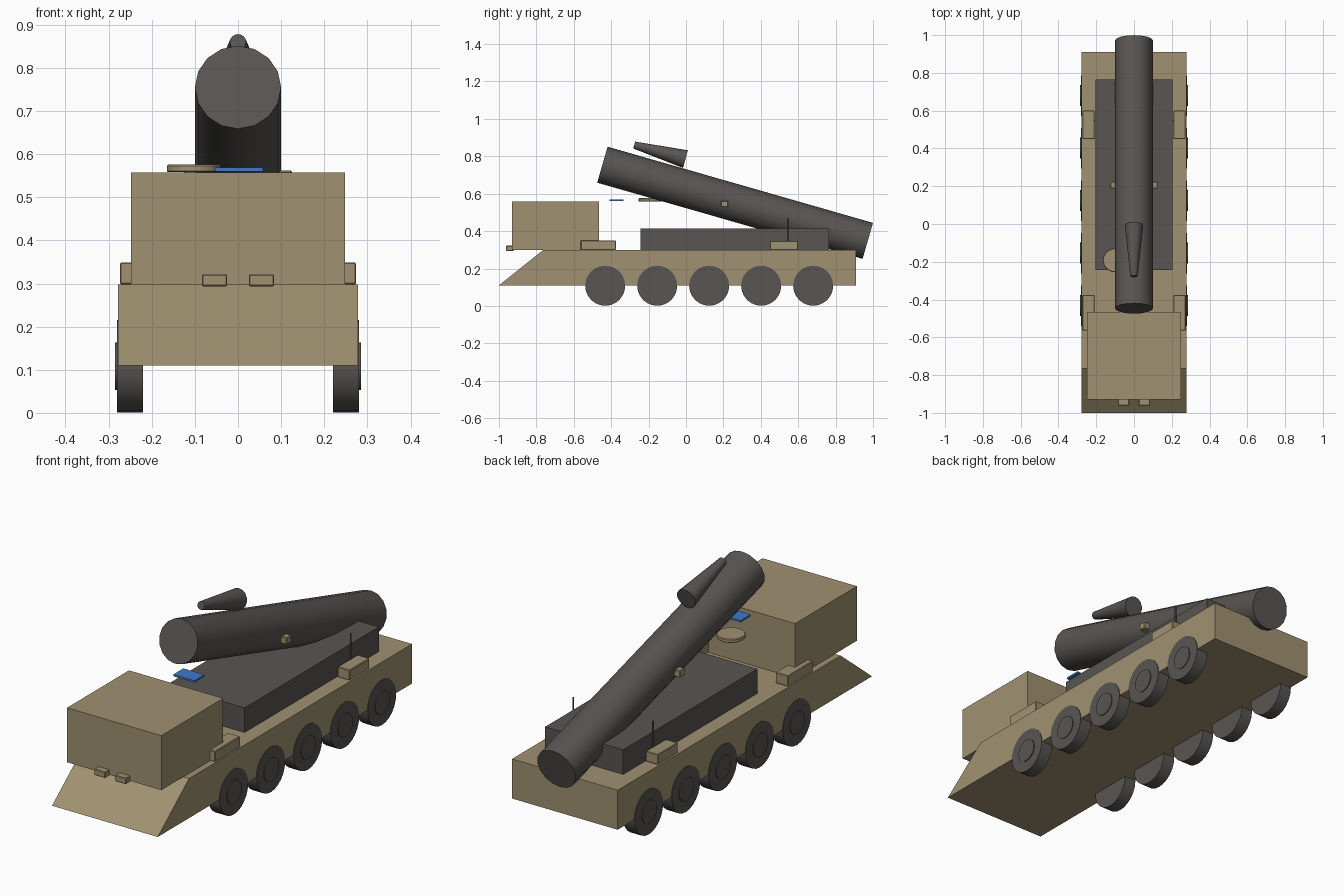
import bpy, bmesh, math
from mathutils import Matrix, Vector

cube = bpy.data.objects.get("Cube")
if cube:
    bpy.data.objects.remove(cube, do_unlink=True)


def material(name, rgb):
    m = bpy.data.materials.new(name)
    m.use_nodes = True
    m.diffuse_color = (*rgb, 1)
    node = next(n for n in m.node_tree.nodes if n.type == 'BSDF_PRINCIPLED')
    node.inputs["Base Color"].default_value = (*rgb, 1)
    node.inputs["Roughness"].default_value = 0.8
    return m


SAND = material("sand paint", (0.35, 0.285, 0.165))
DARK = material("dark grey", (0.098, 0.091, 0.084))
BLUE = material("blue panel", (0.053, 0.19, 0.58))


def finish(name, bm, mat, smooth=False):
    bmesh.ops.recalc_face_normals(bm, faces=bm.faces)
    mesh = bpy.data.meshes.new(name)
    bm.to_mesh(mesh)
    bm.free()
    mesh.materials.append(mat)
    obj = bpy.data.objects.new(name, mesh)
    bpy.context.collection.objects.link(obj)
    if smooth:
        bpy.ops.object.select_all(action='DESELECT')
        obj.select_set(True)
        bpy.context.view_layer.objects.active = obj
        bpy.ops.object.shade_smooth_by_angle(angle=math.radians(35))
    return obj


def box(name, x, y, z, mat, bevel=0):
    """Box from (min, max) pairs on each axis."""
    bm = bmesh.new()
    bmesh.ops.create_cube(bm, size=1)
    for v in bm.verts:
        v.co = [r[0] if c < 0 else r[1] for c, r in zip(v.co, (x, y, z))]
    if bevel:
        bmesh.ops.bevel(bm, geom=bm.edges[:], offset=bevel, segments=1, affect='EDGES')
    return finish(name, bm, mat)


def rod(name, a, b, r1, r2, sides, mat, bevel=0):
    """Cylinder or cone running from point a to point b."""
    a, b = Vector(a), Vector(b)
    bm = bmesh.new()
    bmesh.ops.create_cone(bm, cap_ends=True, segments=sides, radius1=r1, radius2=r2,
                          depth=(b - a).length)
    if bevel:
        rims = [e for e in bm.edges if abs(e.verts[0].co.z - e.verts[1].co.z) < 1e-6]
        bmesh.ops.bevel(bm, geom=rims, offset=bevel, segments=1, affect='EDGES')
    turn = (b - a).to_track_quat('Z', 'Y').to_matrix().to_4x4()
    bm.transform(Matrix.Translation((a + b) / 2) @ turn)
    return finish(name, bm, mat, True)


# Hull: side profile with a raked bow, extruded across
bm = bmesh.new()
profile = [(-1, 0.11), (-0.765, 0.298), (0.91, 0.298), (0.91, 0.11)]
side = bm.faces.new([bm.verts.new((-0.278, y, z)) for y, z in profile])
ext = bmesh.ops.extrude_face_region(bm, geom=[side])
bmesh.ops.translate(bm, vec=(0.556, 0, 0),
                    verts=[g for g in ext["geom"] if isinstance(g, bmesh.types.BMVert)])
finish("hull", bm, SAND)

# Cab and equipment deck
box("cab", (-0.248, 0.248), (-0.93, -0.465), (0.298, 0.557), SAND)
box("deck", (-0.205, 0.205), (-0.243, 0.765), (0.298, 0.415), DARK)

# Hatch and blue panel behind the cab
rod("hatch", (-0.102, -0.192, 0.558), (-0.102, -0.192, 0.576), 0.063, 0.063, 24, SAND, 0.003)
box("blue_panel", (-0.053, 0.058), (-0.41, -0.335), (0.56, 0.569), BLUE)

# Launch tube, its nose cone fitting and the cross pin
rod("launch_tube", (0, -0.447, 0.755), (0, 0.972, 0.348), 0.1, 0.1, 16, DARK)
rod("sight_cone", (0, -0.277, 0.86), (0, -0.003, 0.785), 0.019, 0.049, 16, DARK)
box("cross_pin", (-0.125, 0.125), (0.188, 0.224), (0.528, 0.562), SAND, 0.003)


def span(s, lo, hi):
    return tuple(sorted((s * lo, s * hi)))


# Paired parts on both sides
for s, tag in ((1, "left"), (-1, "right")):
    box(f"headlight_{tag}", span(s, 0.025, 0.084), (-0.962, -0.92), (0.293, 0.322), SAND, 0.003)
    box(f"front_locker_{tag}", span(s, 0.208, 0.274), (-0.563, -0.375), (0.298, 0.349), SAND, 0.003)
    box(f"rear_locker_{tag}", span(s, 0.208, 0.272), (0.45, 0.6), (0.298, 0.347), SAND, 0.003)
    rod(f"antenna_{tag}", (s * 0.21, 0.547, 0.34), (s * 0.21, 0.547, 0.47), 0.004, 0.004, 8, DARK)
    for i in range(5):
        y = -0.432 + i * 0.278
        rod(f"wheel_{tag}_{i + 1}", (s * 0.22, y, 0.108), (s * 0.281, y, 0.108),
            0.107, 0.107, 24, DARK)
        rod(f"hub_{tag}_{i + 1}", (s * 0.275, y, 0.108), (s * 0.285, y, 0.108),
            0.055, 0.055, 20, DARK)
